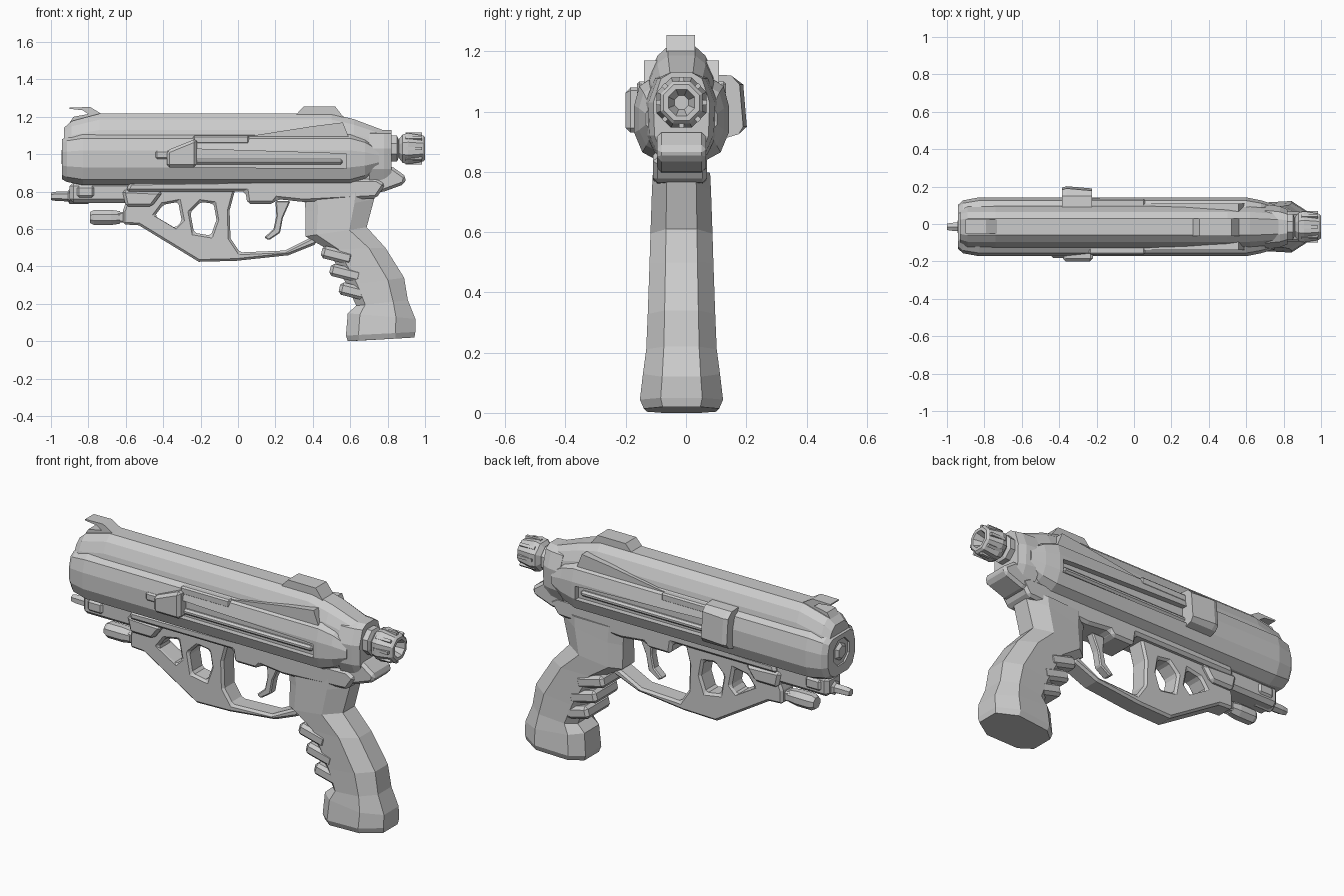
import bpy, bmesh, math
from mathutils import Vector

CY = -0.015  # centre plane of the gun


def make(name, bm):
    bmesh.ops.recalc_face_normals(bm, faces=bm.faces)
    me = bpy.data.meshes.new(name)
    bm.to_mesh(me)
    bm.free()
    ob = bpy.data.objects.new(name, me)
    bpy.context.collection.objects.link(ob)
    return ob


def loft(name, rings):
    """Skin a list of equal-length closed rings and cap both ends."""
    bm = bmesh.new()
    rows = [[bm.verts.new(p) for p in r] for r in rings]
    n = len(rows[0])
    for a, b in zip(rows, rows[1:]):
        for i in range(n):
            bm.faces.new((a[i], a[(i + 1) % n], b[(i + 1) % n], b[i]))
    bm.faces.new(rows[0])
    bm.faces.new(rows[-1])
    return make(name, bm)


def apply_mod(ob, mod):
    bpy.context.view_layer.objects.active = ob
    bpy.ops.object.modifier_apply(modifier=mod.name)


def bevel(ob, width):
    m = ob.modifiers.new("bevel", 'BEVEL')
    m.width, m.segments, m.limit_method = width, 1, 'ANGLE'
    m.angle_limit = math.radians(40)
    apply_mod(ob, m)
    return ob


def cut(ob, cutter):
    m = ob.modifiers.new("cut", 'BOOLEAN')
    m.operation, m.object, m.solver = 'DIFFERENCE', cutter, 'EXACT'
    apply_mod(ob, m)
    bpy.data.objects.remove(cutter)


def plate(name, pts, y0, y1, bev=0.0, holes=()):
    """Side profile in x-z, extruded between two y values."""
    ob = loft(name, [[(x, y, z) for x, z in pts] for y in (y0, y1)])
    for h in holes:
        cut(ob, plate("hole_cutter", h, -0.5, 0.5))
    return bevel(ob, bev) if bev else ob


def box(name, x0, x1, y0, y1, z0, z1, bev=0.0):
    return plate(name, [(x0, z0), (x1, z0), (x1, z1), (x0, z1)], y0, y1, bev)


def turned(name, stations, z, sides=8, y=CY):
    """Faceted round part along x from (x, radius) stations."""
    ang = [2 * math.pi * (i + 0.5) / sides for i in range(sides)]
    return loft(name, [[(x, y + r * math.cos(a), z + r * math.sin(a)) for a in ang]
                       for x, r in stations])


def section(x, half, sy=1.0, zlo=0.0, zhi=9.0):
    h = [(w * sy, min(max(z, zlo), zhi)) for w, z in half]
    return [(x, CY + w, z) for w, z in h] + [(x, CY - w, z) for w, z in reversed(h)]


# Upper receiver: domed slide
dome = [(0.10, 0.90), (0.115, 1.08), (0.105, 1.13), (0.08, 1.185), (0.045, 1.217)]
low = lambda d: [(w, z - d * (z - 0.9) / 0.317) for w, z in dome]
loft("upper_slide", [section(-0.93, low(0.075), 0.85), section(-0.89, low(0.04)),
                     section(-0.74, dome), section(0.50, dome), section(0.62, low(0.03)),
                     section(0.78, low(0.09), 0.85)])

# Side shells: wide faceted body around the slide
shell = [(0.075, 0.835), (0.13, 0.865), (0.157, 0.93), (0.157, 1.02), (0.14, 1.085), (0.10, 1.11)]
mid = lambda k: [(w, 0.975 + (z - 0.975) * k) for w, z in shell]
body = loft("body_shell", [section(-0.94, mid(0.78), 0.75), section(-0.915, mid(0.88), 0.9),
                           section(-0.83, shell), section(0.60, shell),
                           section(0.68, mid(0.8), 0.9), section(0.755, mid(0.4), 0.75)])
# Long side grooves with a tapered front tip, then the muzzle bore
groove = [(-0.30, 0.93), (0.58, 0.925), (0.58, 1.0), (0.50, 1.005), (-0.30, 1.03)]
for s in (-1, 1):
    cut(body, plate("groove_cutter", groove, CY + s * 0.125, CY + s * 0.3))
    y0, y1 = sorted((CY + s * 0.11, CY + s * 0.143))
    box("groove_rod", -0.24, 0.56, y0, y1, 0.945, 0.975, 0.01)
    # Raised wedge over the rear of the slide
    y0, y1 = sorted((CY + s * 0.08, CY + s * 0.125))
    plate("slide_wedge", [(-0.22, 1.07), (0.60, 1.07), (0.56, 1.17), (0.40, 1.15), (0.08, 1.10),
                          (-0.22, 1.09)], y0, y1)
    y0, y1 = sorted((CY + s * 0.08, CY + s * 0.148))
    box("slide_strip", -0.24, 0.06, y0, y1, 1.055, 1.10, 0.008)
cut(body, turned("bore_cutter", [(-1.0, 0.075), (-0.90, 0.075)], 0.985))
turned("muzzle_core", [(-0.89, 0.07), (-0.92, 0.06), (-0.945, 0.035)], 0.985, 6)

# Side blocks near the middle of the body
plate("front_side_block", [(-0.38, 0.93), (-0.22, 0.93), (-0.22, 1.085), (-0.38, 1.02)],
      -0.20, -0.10, 0.015)
box("front_side_catch", -0.44, -0.37, -0.182, -0.12, 0.975, 1.02, 0.008)
loft("rear_side_block", [[(x, 0.09, 0.90), (x, 0.175, 0.925), (x, y, 0.95), (x, y - 0.012, 1.09),
                          (x, 0.15, 1.12), (x, 0.06, 1.125)]
                         for x, y in ((-0.385, 0.195), (-0.36, 0.202), (-0.225, 0.19))])

# Sights
plate("rear_sight", [(0.30, 1.20), (0.57, 1.19), (0.52, 1.255), (0.35, 1.255)], -0.065, 0.03)
plate("front_sight", [(-0.90, 1.17), (-0.72, 1.21), (-0.79, 1.252), (-0.90, 1.25), (-0.90, 1.243),
                      (-0.83, 1.235), (-0.80, 1.215), (-0.88, 1.20)], -0.05, 0.025)

# Rear plate, tang and knob
loft("rear_plate", [section(x, [(0.07, 0.84), (0.105, 0.92), (0.11, 1.03), (0.08, 1.11),
                                (0.04, 1.13)], s) for x, s in ((0.70, 1.1), (0.78, 1.0), (0.82, 0.85))])
plate("rear_tang", [(0.66, 0.79), (0.78, 0.80), (0.89, 0.84), (0.90, 0.88), (0.83, 0.93),
                    (0.66, 0.95)], CY - 0.082, CY + 0.082, 0.015)
turned("knob_neck", [(0.80, 0.075), (0.85, 0.075), (0.86, 0.05), (0.90, 0.05)], 1.03)
knob = turned("rear_knob", [(0.86, 0.055), (0.88, 0.082), (0.91, 0.09), (0.99, 0.075),
                            (1.0, 0.065)], 1.03)
cut(knob, turned("knob_cutter", [(0.95, 0.025), (1.01, 0.052)], 1.03))
for i in range(8):
    a = 2 * math.pi * i / 8
    rib = box("knob_rib", 0.895, 0.985, -0.008, 0.008, 0.06, 0.085)
    rib.rotation_euler.x = a
    rib.location = (0, CY, 1.03)

# Lower frame and barrel rail
plate("lower_frame", [(-0.58, 0.85), (-0.60, 0.80), (0.04, 0.80), (0.05, 0.735), (0.19, 0.735),
                      (0.21, 0.76), (0.35, 0.745), (0.74, 0.765), (0.79, 0.84), (0.74, 0.87)],
      CY - 0.095, CY + 0.085, 0.015)
box("barrel_rail", -0.90, -0.55, CY - 0.065, CY + 0.065, 0.74, 0.85, 0.02)
box("rail_lug", -0.86, -0.77, CY - 0.075, CY + 0.075, 0.77, 0.83, 0.01)
turned("guide_rod", [(-1.0, 0.02), (-0.97, 0.025), (-0.91, 0.027), (-0.90, 0.04), (-0.80, 0.04)], 0.775, 6)
turned("lower_lamp", [(-0.79, 0.032), (-0.77, 0.044), (-0.68, 0.044), (-0.63, 0.036)], 0.662, 8)
box("lamp_mount", -0.65, -0.54, CY - 0.03, CY + 0.03, 0.635, 0.69, 0.008)

# Skeleton foregrip joined to the trigger guard
plate("foregrip_guard",
      [(-0.61, 0.83), (-0.60, 0.74), (-0.615, 0.70), (-0.615, 0.625), (-0.53, 0.62), (-0.21, 0.425),
       (-0.01, 0.43), (0.27, 0.46), (0.42, 0.52), (0.42, 0.57), (0.35, 0.535), (0.25, 0.485),
       (0.01, 0.475), (-0.04, 0.55), (-0.045, 0.70), (-0.01, 0.83)],
      CY - 0.055, CY + 0.055, 0.012,
      holes=[[(-0.445, 0.67), (-0.40, 0.73), (-0.32, 0.745), (-0.30, 0.64), (-0.335, 0.605)],
             [(-0.255, 0.69), (-0.20, 0.745), (-0.13, 0.735), (-0.115, 0.65), (-0.145, 0.565),
              (-0.235, 0.58)]])
plate("foregrip_top", [(-0.62, 0.81), (-0.60, 0.72), (-0.46, 0.72), (-0.40, 0.80)],
      CY - 0.08, CY + 0.08, 0.015)

# Trigger
plate("trigger", [(0.20, 0.75), (0.28, 0.75), (0.24, 0.66), (0.225, 0.58), (0.165, 0.54),
                  (0.14, 0.555), (0.19, 0.60), (0.205, 0.67)], CY - 0.025, CY + 0.025, 0.006)


# Grip: stacked eight-sided sections (front x, back x, front z, back z, half width)
def grip_ring(xf, xb, zf, zb, w):
    ring = []
    for t, k in ((0, .5), (.2, .92), (.7, 1), (1, .5), (1, -.5), (.7, -1), (.2, -.92), (0, -.5)):
        inset = 0.0 if abs(k) > .6 else 0.012 * (1 if t == 0 else -1)
        ring.append((xf + (xb - xf) * t + inset, CY + w * k, zf + (zb - zf) * t))
    return ring


loft("grip", [grip_ring(*r) for r in (
    (0.34, 0.75, 0.79, 0.80, 0.095), (0.35, 0.74, 0.69, 0.76, 0.098), (0.35, 0.70, 0.56, 0.61, 0.103),
    (0.47, 0.80, 0.49, 0.50, 0.106), (0.57, 0.90, 0.30, 0.34, 0.112), (0.62, 0.92, 0.19, 0.22, 0.117),
    (0.575, 0.96, 0.15, 0.12, 0.128), (0.565, 0.96, 0.03, 0.05, 0.138),
    (0.575, 0.955, 0.0, 0.02, 0.125))])
# Finger pads down the front strap
for i, (x, z) in enumerate(((0.53, 0.46), (0.575, 0.365), (0.625, 0.265))):
    pad = box("finger_pad", -0.085, 0.085, -0.105, 0.105, -0.034, 0.034, 0.016)
    pad.rotation_euler.y = math.radians(14)
    pad.location = (x, CY, z)
